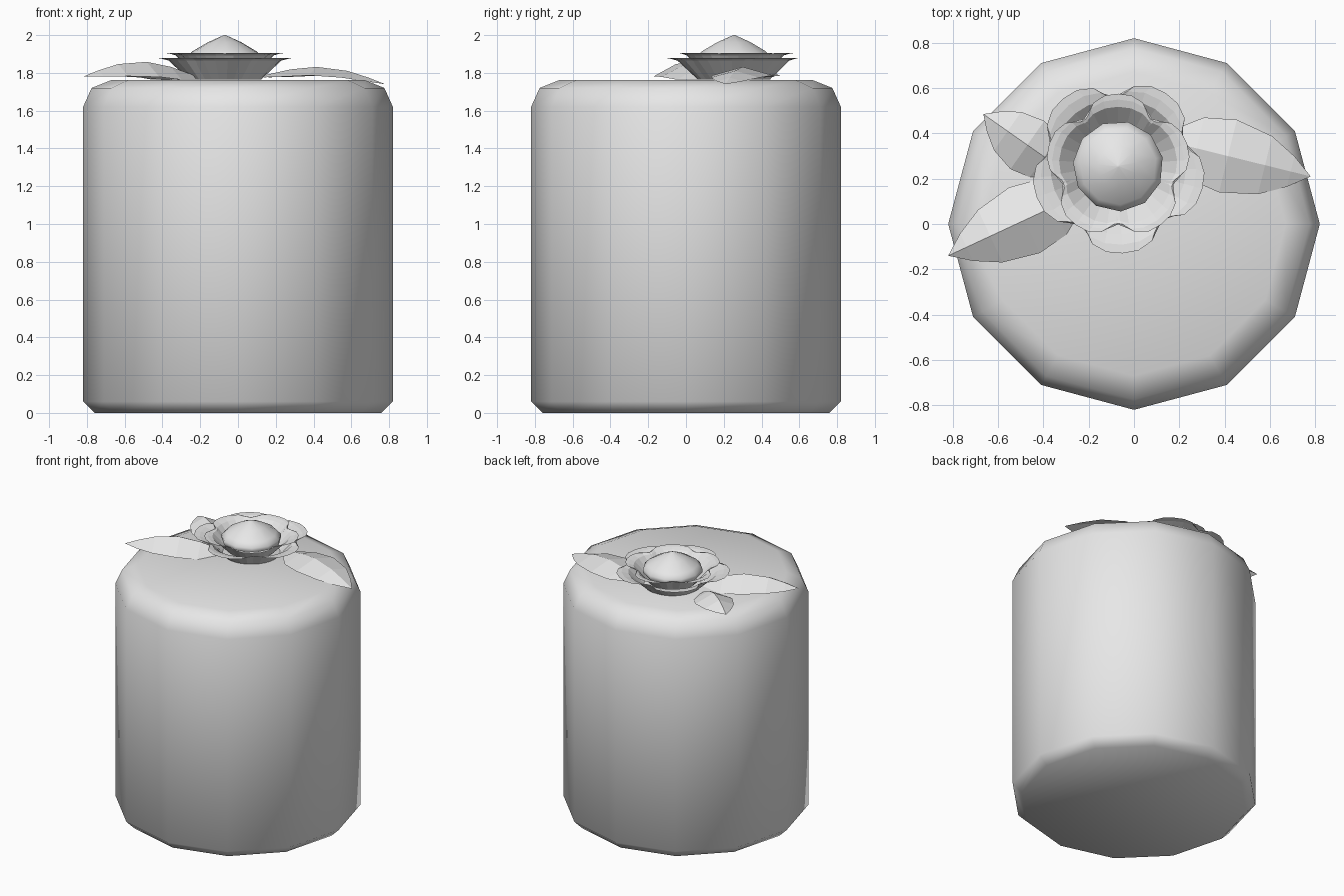
import bpy, bmesh, math
from mathutils import Vector

cube = bpy.data.objects.get("Cube")
if cube:
    bpy.data.objects.remove(cube, do_unlink=True)

GREY = bpy.data.materials.new("plain_grey")
GREY.use_nodes = True
GREY.diffuse_color = (0.8, 0.8, 0.8, 1)
GREY.node_tree.nodes["Principled BSDF"].inputs["Base Color"].default_value = (0.8, 0.8, 0.8, 1)

CENTRE = Vector((-0.07, 0.255, 0))


def finish(name, bm, smooth=True):
    bmesh.ops.remove_doubles(bm, verts=bm.verts, dist=0.0005)
    mesh = bpy.data.meshes.new(name)
    for f in bm.faces:
        f.smooth = smooth
    bm.to_mesh(mesh)
    bm.free()
    mesh.materials.append(GREY)
    obj = bpy.data.objects.new(name, mesh)
    bpy.context.collection.objects.link(obj)
    return obj


def lathe(name, profile, sides, centre=Vector((0, 0, 0)), turn=0.0):
    """Stack rings of (radius, height) and close both ends."""
    bm = bmesh.new()
    rings = []
    for r, z in profile:
        angles = [turn + math.tau * i / sides for i in range(sides)]
        rings.append([bm.verts.new(centre + Vector((r * math.cos(a), r * math.sin(a), z)))
                      for a in angles])
    for low, high in zip(rings, rings[1:]):
        for i in range(sides):
            j = (i + 1) % sides
            bm.faces.new((low[i], low[j], high[j], high[i]))
    bm.faces.new(rings[0][::-1])
    bm.faces.new(rings[-1])
    return finish(name, bm)


def sheet(name, rows, smooth):
    """Skin a grid of points, facing up."""
    bm = bmesh.new()
    grid = [[bm.verts.new(p) for p in row] for row in rows]
    for a, b in zip(grid, grid[1:]):
        for i in range(len(a) - 1):
            bm.faces.new((a[i], b[i], b[i + 1], a[i + 1]))
    return finish(name, bm, smooth)


def petal(name, angle, spread, reach, stations):
    """Cupped petal: stations are (share of reach, height, share of spread)."""
    rows = []
    for share, z, wide in stations:
        row = []
        for k in range(7):
            u = k / 3 - 1
            a = math.radians(angle + u * spread * wide)
            r = reach * share * (1 - 0.2 * share ** 4 * abs(u) ** 3)
            row.append(CENTRE + Vector((r * math.cos(a), r * math.sin(a), z)))
        rows.append(row)
    sheet(name, rows, False)


def leaf(name, base, tip, half_width, ridge, drop):
    """Leaf folded along a raised central ridge."""
    base, tip = Vector(base), Vector(tip)
    along = tip - base
    side = Vector((-along.y, along.x, 0)).normalized() * half_width
    rows = []
    for t, wide in ((0, 0.3), (0.2, 0.85), (0.42, 1), (0.68, 0.8), (0.86, 0.42), (1, 0)):
        mid = base + along * t
        mid.z += ridge * math.sin(math.pi * t)
        fall = Vector((0, 0, drop * wide))
        rows.append([mid - side * wide - fall, mid, mid + side * wide - fall])
    sheet(name, rows, False)


# Twelve-sided body with bevelled rims
lathe("body", [(0.76, 0), (0.82, 0.06), (0.82, 1.62), (0.775, 1.72), (0.67, 1.762)], 12)

# Flower centre
lathe("flower_centre", [(0.12, 1.77), (0.2, 1.86), (0.2, 1.885), (0.17, 1.915),
                        (0.09, 1.962), (0.005, 2.0)], 11, CENTRE, 0.2)

# Two rings of five petals
OUTER = [(0.5, 1.765, 0.9), (0.78, 1.865, 0.95), (0.9, 1.877, 0.97), (1, 1.88, 0.8)]
INNER = [(0.5, 1.79, 0.9), (0.82, 1.893, 0.95), (0.92, 1.902, 0.97), (1, 1.905, 0.8)]
for i in range(5):
    petal(f"outer_petal_{i + 1}", 57 + 72 * i, 40, 0.385, OUTER)
    petal(f"inner_petal_{i + 1}", 90 + 72 * i, 40, 0.32, INNER)

# Leaves around the flower
leaf("left_leaf", (0.15, 0.365, 1.79), (0.78, 0.21, 1.74), 0.165, 0.065, 0.045)
leaf("right_leaf", (-0.24, 0.13, 1.79), (-0.82, -0.14, 1.78), 0.16, 0.075, 0.08)
leaf("small_leaf", (-0.33, 0.25, 1.78), (-0.665, 0.485, 1.785), 0.13, 0.06, 0.06)
